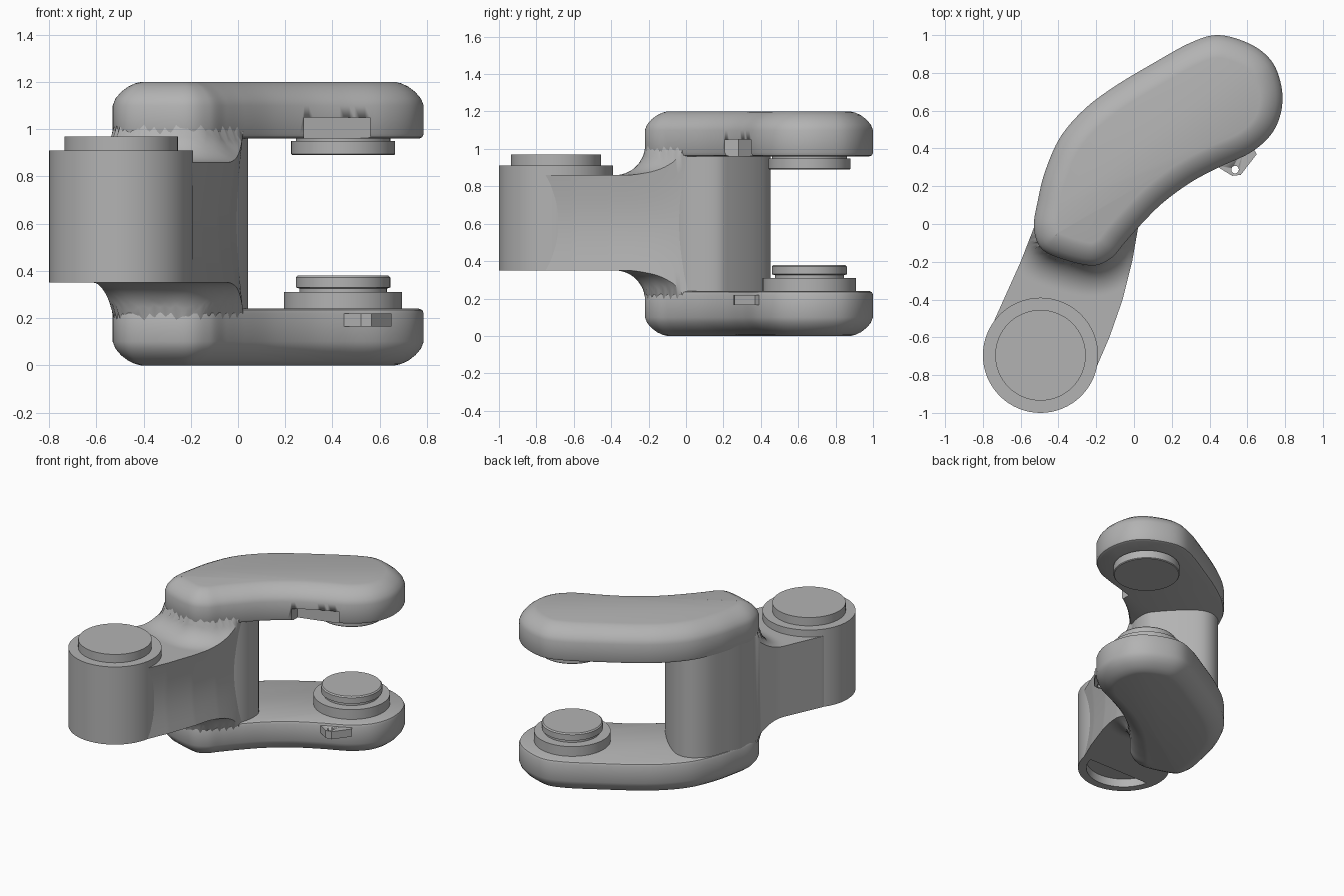
import bpy, bmesh, math
from mathutils import Vector

cube = bpy.data.objects.get("Cube")
if cube:
    bpy.data.objects.remove(cube, do_unlink=True)

grey = bpy.data.materials.new("cast_grey")
grey.use_nodes = True
grey.diffuse_color = (0.45, 0.45, 0.45, 1)
grey.node_tree.nodes["Principled BSDF"].inputs["Base Color"].default_value = grey.diffuse_color


def loft(name, rings, angle=30):
    """Skin a list of closed rings and cap both ends."""
    bm = bmesh.new()
    rows = [[bm.verts.new(p) for p in ring] for ring in rings]
    for a, b in zip(rows, rows[1:]):
        for i in range(len(a)):
            j = (i + 1) % len(a)
            bm.faces.new((a[i], a[j], b[j], b[i]))
    bm.faces.new(rows[0][::-1])
    bm.faces.new(rows[-1])
    bmesh.ops.recalc_face_normals(bm, faces=bm.faces)
    mesh = bpy.data.meshes.new(name)
    bm.to_mesh(mesh)
    bm.free()
    mesh.materials.append(grey)
    ob = bpy.data.objects.new(name, mesh)
    bpy.context.collection.objects.link(ob)
    bpy.ops.object.select_all(action='DESELECT')
    ob.select_set(True)
    bpy.context.view_layer.objects.active = ob
    bpy.ops.object.shade_smooth_by_angle(angle=math.radians(angle))
    return ob


def turned(name, centre, profile, n=64):
    """Round part from (radius, z) steps."""
    turn = [math.tau * i / n for i in range(n)]
    return loft(name, [[(centre[0] + r * math.cos(t), centre[1] + r * math.sin(t), z)
                        for t in turn] for r, z in profile])


def prism(name, pts, z0, z1):
    return loft(name, [[(x, y, z) for x, y in pts] for z in (z0, z1)])


def smooth_loop(pts, steps=8):
    """Closed Catmull-Rom curve through the points."""
    p = [Vector(q) for q in pts]
    out = []
    for i in range(len(p)):
        a, b, c, d = (p[(i + k) % len(p)] for k in (-1, 0, 1, 2))
        for s in range(steps):
            t = s / steps
            out.append(0.5 * (2 * b + (c - a) * t + (2 * a - 5 * b + 4 * c - d) * t * t
                              + (3 * b - a - 3 * c + d) * t ** 3))
    return out


def inset(loop, amount):
    out = []
    for i, p in enumerate(loop):
        tangent = (loop[(i + 1) % len(loop)] - loop[i - 1]).normalized()
        out.append(p + Vector((-tangent.y, tangent.x)) * amount)
    return out


def cut(target, cutter):
    mod = target.modifiers.new("cut", 'BOOLEAN')
    mod.operation = 'DIFFERENCE'
    mod.object = cutter
    bpy.ops.object.select_all(action='DESELECT')
    bpy.context.view_layer.objects.active = target
    bpy.ops.object.modifier_apply(modifier=mod.name)
    bpy.data.objects.remove(cutter, do_unlink=True)


# Curved arm plates, rounded on their outer faces
outline = smooth_loop([
    (-.22, -.22), (-.12, -.18), (-.05, -.1), (.03, -.01), (.15, .11), (.3, .22), (.45, .3),
    (.62, .38), (.73, .48), (.78, .6), (.78, .73), (.73, .86), (.62, .95), (.45, 1),
    (.3, .96), (.1, .85), (-.1, .73), (-.26, .61), (-.39, .46), (-.47, .28), (-.51, .12),
    (-.53, -.02), (-.49, -.13), (-.38, -.185)])
section = [(.02, .96), (.006, .966), (0, .98), (0, 1.1), (.012, 1.13), (.035, 1.157),
           (.065, 1.18), (.095, 1.194), (.12, 1.2)]
plates = {}
for name, flip in (("upper_plate", False), ("lower_plate", True)):
    plates[name] = loft(name, [[(p.x, p.y, 1.2 - z if flip else z) for p in inset(outline, d)]
                               for d, z in section])

# Shallow notch in the upper plate's inner edge
cut(plates["upper_plate"],
    prism("notch_cutter", [(.28, .1), (.56, .1), (.56, .36), (.28, .28)], .9, 1.05))

# Column joining the plates
column = smooth_loop([(-.2, -.2), (-.06, -.1), (.025, .02), (.04, .16), (-.01, .245),
                      (-.13, .37), (-.24, .445), (-.34, .44), (-.42, .37), (-.47, .25),
                      (-.515, .08), (-.51, -.06), (-.38, -.17)])
prism("column", column, .15, 1.05)


# Neck that flares up and down into the plates
def gap(x, y):
    """Distance outside the plate outline, zero inside."""
    inside, near = False, 9.0
    for i, p in enumerate(outline):
        q = outline[i - 1]
        if (p.y > y) != (q.y > y) and x < (q.x - p.x) * (y - p.y) / (q.y - p.y) + p.x:
            inside = not inside
        near = min(near, math.hypot(p.x - x, p.y - y))
    return 0 if inside else near


def flare(x, y, radius=.16):
    d = min(gap(x, y), radius)
    return radius - math.sqrt(radius ** 2 - (radius - d) ** 2)


def along(table, y):
    for (y0, a), (y1, b) in zip(table, table[1:]):
        if y <= y1:
            return a + (b - a) * (y - y0) / (y1 - y0)
    return table[-1][1]


left_edge = [(-.75, -.76), (-.6, -.77), (-.5, -.735), (-.2, -.6), (-.02, -.53), (.1, -.51)]
right_edge = [(-.75, -.195), (-.6, -.13), (-.4, -.06), (-.2, -.01), (0, .025), (.1, .035)]
rings = []
for s in range(71):
    y = -.75 + .85 * s / 70
    xl, xr = along(left_edge, y), along(right_edge, y)
    xs = [xl + (xr - xl) * i / 24 for i in range(25)]
    rise = [flare(x, y) for x in xs]
    ring = [(x, y, .86 + h) for x, h in zip(xs, rise)]
    for k in range(1, 8):                       # hollowed inner side
        z = .86 + rise[-1] - (.51 + 2 * rise[-1]) * k / 8
        ring.append((xr - .025 * math.sin(math.pi * k / 8), y, z))
    ring += [(x, y, .35 - h) for x, h in zip(xs[::-1], rise[::-1])]
    rings.append(ring)
loft("neck", rings, 40)

# Pivot barrel with raised cap and recessed underside
turned("pivot_barrel", (-.495, -.695),
       [(.25, .41), (.25, .35), (.305, .35), (.305, .91), (.24, .91), (.24, .97)])

# Facing pads at the arm tips
tip = (.445, .66)
turned("lower_pad", tip, [(.25, .2), (.25, .31), (.185, .31), (.185, .325), (.2, .33),
                          (.2, .372), (.192, .38)])
turned("upper_pad", tip, [(.2, 1.0), (.2, .95), (.22, .95), (.22, .895), (.215, .89)])

# Drilled lug on the lower plate
lug = prism("lower_lug", [(.43, .31), (.52, .255), (.565, .26), (.65, .37), (.6, .45),
                          (.45, .4)], .165, .22)
cut(lug, turned("lug_hole_cutter", (.535, .288), [(.02, .1), (.02, .3)], 24))
